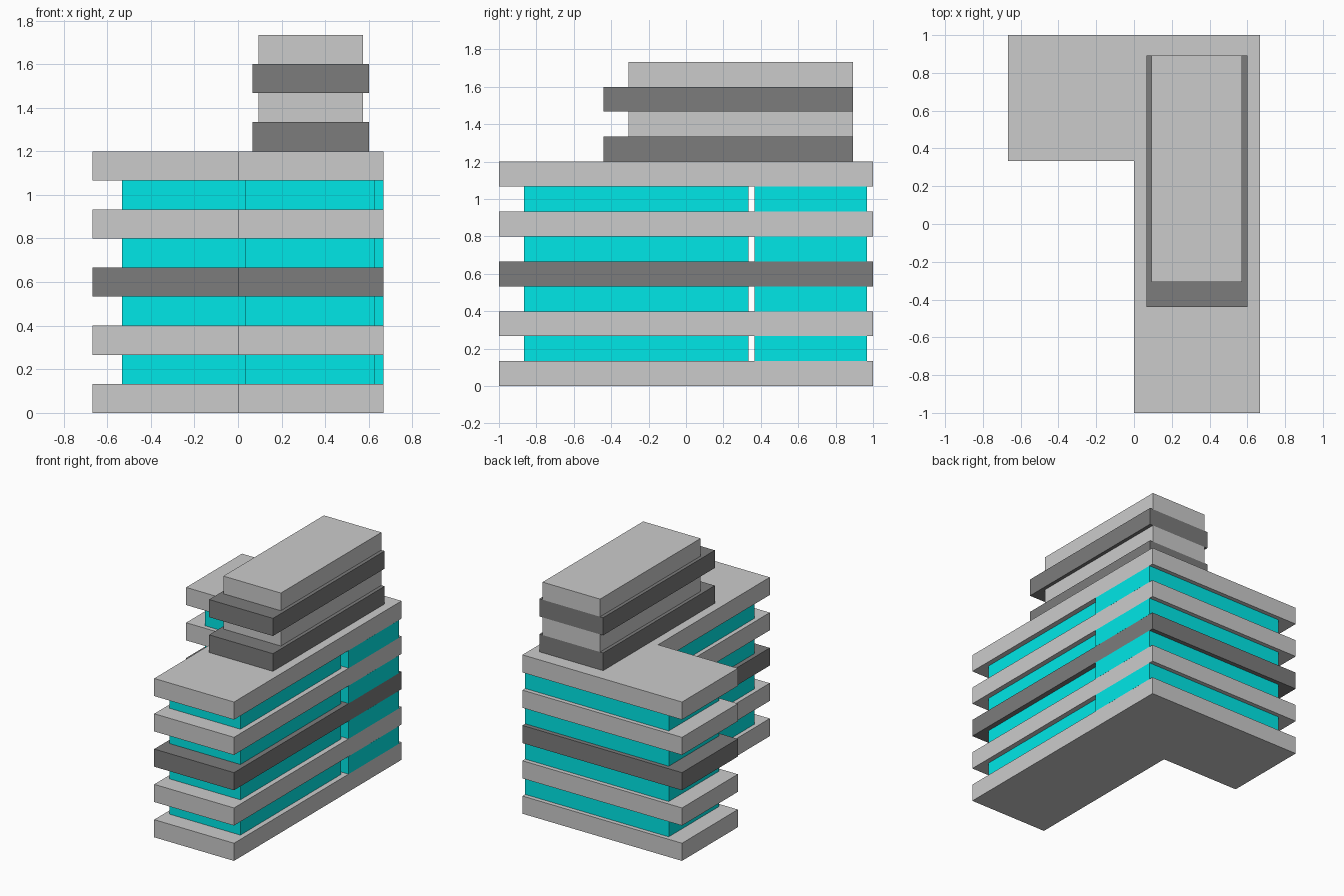
import bpy, bmesh

if "Cube" in bpy.data.objects:
    bpy.data.objects.remove(bpy.data.objects["Cube"])

H = 2 / 15  # height of every layer


def material(name, color):
    m = bpy.data.materials.new(name)
    m.diffuse_color = color
    m.use_nodes = True
    m.node_tree.nodes["Principled BSDF"].inputs["Base Color"].default_value = m.diffuse_color
    return m


glass = material("glass", (0.0, 0.8, 0.8, 1))
dark = material("dark_grey", (0.2, 0.2, 0.2, 1))


def prism(name, outline, layer, mat=None):
    """Extrude a counter-clockwise floor outline by one layer height."""
    bm = bmesh.new()
    base = bm.faces.new([bm.verts.new((x, y, layer * H)) for x, y in outline])
    top = bmesh.ops.extrude_face_region(bm, geom=[base], use_keep_orig=True)["geom"]
    bmesh.ops.translate(bm, vec=(0, 0, H),
                        verts=[g for g in top if isinstance(g, bmesh.types.BMVert)])
    bmesh.ops.recalc_face_normals(bm, faces=bm.faces)
    mesh = bpy.data.meshes.new(name)
    bm.to_mesh(mesh)
    bm.free()
    if mat:
        mesh.materials.append(mat)
    obj = bpy.data.objects.new(name, mesh)
    bpy.context.collection.objects.link(obj)
    return obj


def rect(x0, x1, y0, y1):
    return [(x0, y0), (x1, y0), (x1, y1), (x0, y1)]


# L-shaped floor slabs, the middle one dark
L = [(0, -1), (2/3, -1), (2/3, 1), (-2/3, 1), (-2/3, 1/3), (0, 1/3)]
for i in range(5):
    prism(f"floor_slab_{i}", L, 2 * i, dark if i == 2 else None)

# Glazed storeys: front wing and back wing, with a narrow gap between
for i in range(4):
    prism(f"front_wing_glass_{i}", rect(0.033, 0.627, -0.867, 0.333), 2 * i + 1, glass)
    prism(f"back_wing_glass_{i}", rect(-0.533, 0.667, 0.367, 0.967), 2 * i + 1, glass)

# Rooftop block: wide dark bands alternating with narrower light ones
for i in range(2):
    prism(f"roof_dark_band_{i}", rect(0.067, 0.6, -0.44, 0.893), 9 + 2 * i, dark)
    prism(f"roof_light_band_{i}", rect(0.093, 0.573, -0.307, 0.893), 10 + 2 * i)
